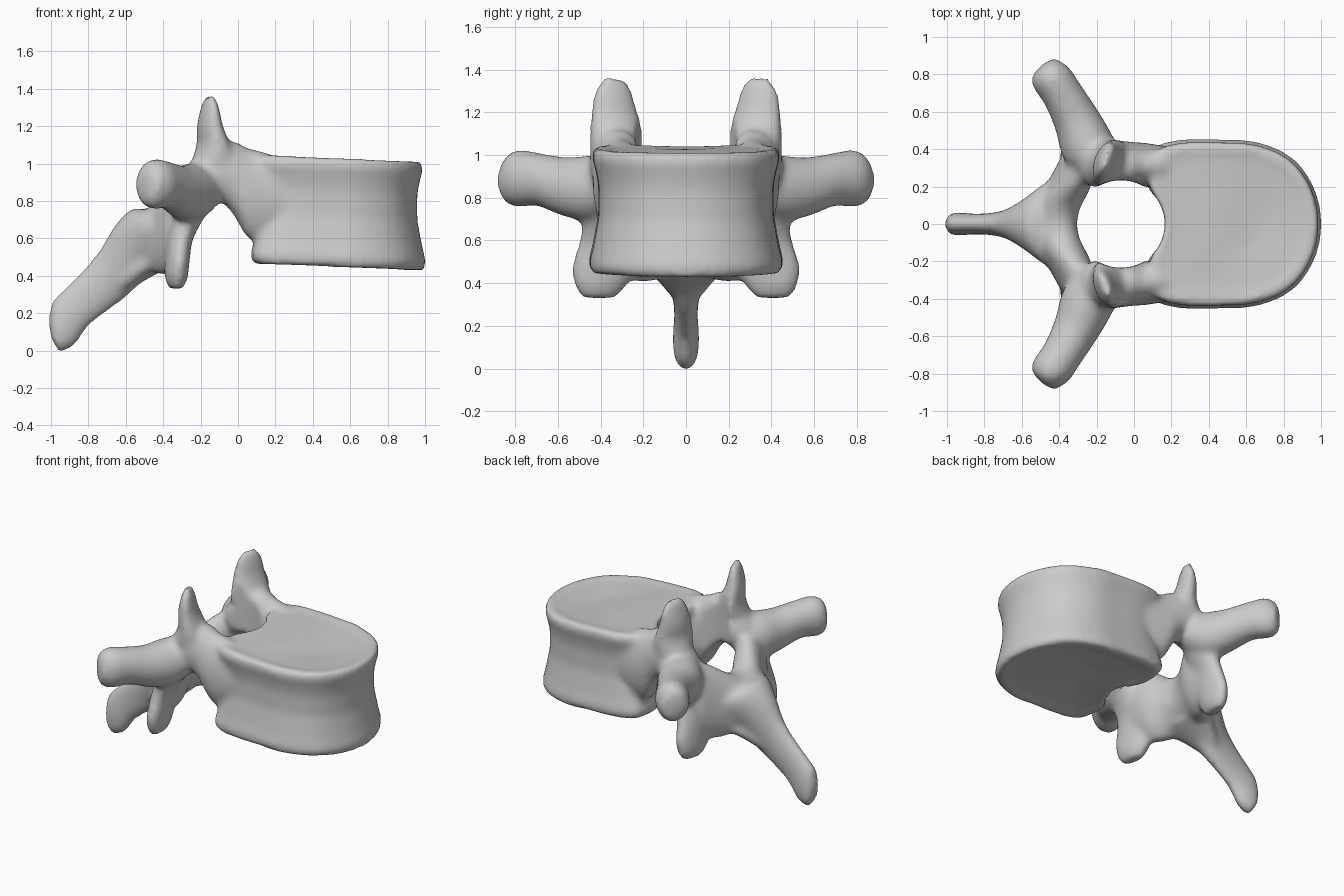
import bpy, bmesh, math
from mathutils import Vector

bm = bmesh.new()


def spline(pts, closed=False, steps=4):
    """Catmull-Rom interpolation through points of any dimension."""
    n, out = len(pts), []
    for i in range(n if closed else n - 1):
        idx = [i - 1, i, i + 1, i + 2]
        idx = [k % n if closed else min(max(k, 0), n - 1) for k in idx]
        p = [pts[k] for k in idx]
        for s in range(steps):
            t = s / steps
            out.append(tuple(
                0.5 * (2 * b + (c - a) * t + (2 * a - 5 * b + 4 * c - d) * t * t
                       + (3 * b - a - 3 * c + d) * t ** 3)
                for a, b, c, d in zip(*p)))
    if not closed:
        out.append(tuple(pts[-1]))
    return out


def skin(rings):
    """Bridge rings of points into a closed solid."""
    vs = [[bm.verts.new(p) for p in r] for r in rings]
    n = len(vs[0])
    for a, b in zip(vs, vs[1:]):
        for i in range(n):
            j = (i + 1) % n
            bm.faces.new((a[i], a[j], b[j], b[i]))
    bm.faces.new(vs[0])
    bm.faces.new(vs[-1])


def loft(stations, u, v, side=1, n=24):
    """Elliptic sections (x, y, z, radius along u, radius along v)."""
    u, v = Vector(u).normalized(), Vector(v).normalized()
    rings = []
    for x, y, z, ru, rv in spline(stations):
        ring = []
        for k in range(n):
            a = 2 * math.pi * k / n
            p = Vector((x, y, z)) + u * ru * math.cos(a) + v * rv * math.sin(a)
            ring.append((p.x, p.y * side, p.z))
        rings.append(ring)
    skin(rings)


# Vertebral body: waisted drum with dished end plates
half = [(0.14, 0), (0.12, 0.1), (0.09, 0.2), (0.09, 0.29), (0.12, 0.39), (0.25, 0.432),
        (0.45, 0.435), (0.66, 0.42), (0.84, 0.335), (0.95, 0.18), (0.985, 0)]
outline = spline(half + [(x, -y) for x, y in half[-2:0:-1]], closed=True)
levels = [(0.48, 0.3), (0.465, 0.8), (0.45, 0.95), (0.455, 1.02), (0.50, 1.045), (0.58, 1.0),
          (0.72, 0.94), (0.86, 0.94), (0.93, 0.97), (0.99, 1.01), (1.03, 0.99),
          (1.037, 0.93), (1.025, 0.82), (1.015, 0.3)]
skin([[(0.55 + (x - 0.55) * s, y * s, z - 0.04 * (x - 0.4)) for x, y in outline]
      for z, s in levels])

for side in (1, -1):
    # Pedicle
    loft([(0.35, 0.32, 0.82, 0.07, 0.16), (0.15, 0.31, 0.82, 0.11, 0.24),
          (0.05, 0.315, 0.845, 0.12, 0.24), (-0.02, 0.315, 0.92, 0.125, 0.2),
          (-0.1, 0.32, 0.95, 0.13, 0.15), (-0.2, 0.32, 0.92, 0.13, 0.14),
          (-0.28, 0.33, 0.88, 0.1, 0.1)], (0, 1, 0), (0, 0, 1), side)
    # Superior articular process
    loft([(-0.15, 0.34, 1.36, 0.05, 0.02), (-0.15, 0.34, 1.3, 0.092, 0.04),
          (-0.15, 0.335, 1.2, 0.115, 0.062), (-0.13, 0.32, 1.1, 0.135, 0.085),
          (-0.12, 0.32, 1.0, 0.13, 0.13), (-0.15, 0.34, 0.86, 0.1, 0.1)],
         (0.35, 0.94, 0), (0.94, -0.35, 0), side)
    # Transverse process
    loft([(-0.17, 0.3, 0.88, 0.12, 0.12), (-0.25, 0.42, 0.845, 0.155, 0.145),
          (-0.31, 0.56, 0.85, 0.14, 0.125), (-0.38, 0.69, 0.885, 0.125, 0.11),
          (-0.44, 0.78, 0.89, 0.135, 0.11), (-0.47, 0.83, 0.885, 0.115, 0.085),
          (-0.46, 0.87, 0.88, 0.06, 0.035)],
         (0, 0, 1), (0.87, 0.48, 0), side)
    # Inferior articular process
    loft([(-0.2, 0.34, 0.9, 0.1, 0.1), (-0.25, 0.36, 0.75, 0.115, 0.09),
          (-0.31, 0.365, 0.6, 0.135, 0.07), (-0.325, 0.385, 0.48, 0.15, 0.065),
          (-0.33, 0.4, 0.39, 0.125, 0.06), (-0.33, 0.405, 0.33, 0.08, 0.035)],
         (0.12, 0.99, 0), (0.99, -0.12, 0), side)

# Lamina arch behind the canal
arch = [(-0.3, 0.36, 0.7, 0.25, 0.08), (-0.345, 0.22, 0.655, 0.255, 0.115),
        (-0.41, 0.1, 0.62, 0.2, 0.13)]
loft(arch + [(-0.425, 0, 0.61, 0.18, 0.13)] + [(x, -y, z, a, b) for x, y, z, a, b in arch[::-1]],
     (0.15, 0, 0.99), (1, 0, 0))

# Spinous process
loft([(-0.41, 0, 0.62, 0.15, 0.26), (-0.48, 0, 0.605, 0.175, 0.21),
      (-0.575, 0, 0.53, 0.165, 0.135), (-0.67, 0, 0.41, 0.145, 0.08),
      (-0.76, 0, 0.325, 0.13, 0.06), (-0.86, 0, 0.235, 0.122, 0.056),
      (-0.93, 0, 0.15, 0.13, 0.062), (-0.965, 0, 0.085, 0.095, 0.06),
      (-0.98, 0, 0.035, 0.05, 0.045)],
     (-0.48, 0, 0.88), (0, 1, 0))

# Flared underside where the spinous process meets the lamina
loft([(-0.4, 0, 0.52, 0.08, 0.24), (-0.47, 0, 0.47, 0.07, 0.19), (-0.54, 0, 0.425, 0.065, 0.14),
      (-0.61, 0, 0.38, 0.065, 0.095), (-0.68, 0, 0.34, 0.05, 0.06)],
     (-0.4, 0, 0.9), (0, 1, 0))

bmesh.ops.recalc_face_normals(bm, faces=bm.faces)
mesh = bpy.data.meshes.new("vertebra")
bm.to_mesh(mesh)
bm.free()
bone = bpy.data.objects.new("vertebra", mesh)
bpy.context.collection.objects.link(bone)

# Spinal canal cutter
bpy.ops.mesh.primitive_cylinder_add(vertices=48, radius=0.235, depth=1.6, location=(-0.07, 0, 0.8))
canal = bpy.context.object
canal.name = "canal_cutter"
canal.hide_render = True
canal.display_type = 'WIRE'


# Fuse the parts, open the canal and soften the joints
def fuse(name):
    m = bone.modifiers.new(name, 'REMESH')
    m.mode = 'VOXEL'
    m.voxel_size = 0.016
    m.use_smooth_shade = True


fuse("fuse")
cut = bone.modifiers.new("canal", 'BOOLEAN')
cut.operation = 'DIFFERENCE'
cut.solver = 'EXACT'
cut.object = canal
fuse("even_out")
soft = bone.modifiers.new("soften", 'SMOOTH')
soft.factor = 0.5
soft.iterations = 10
